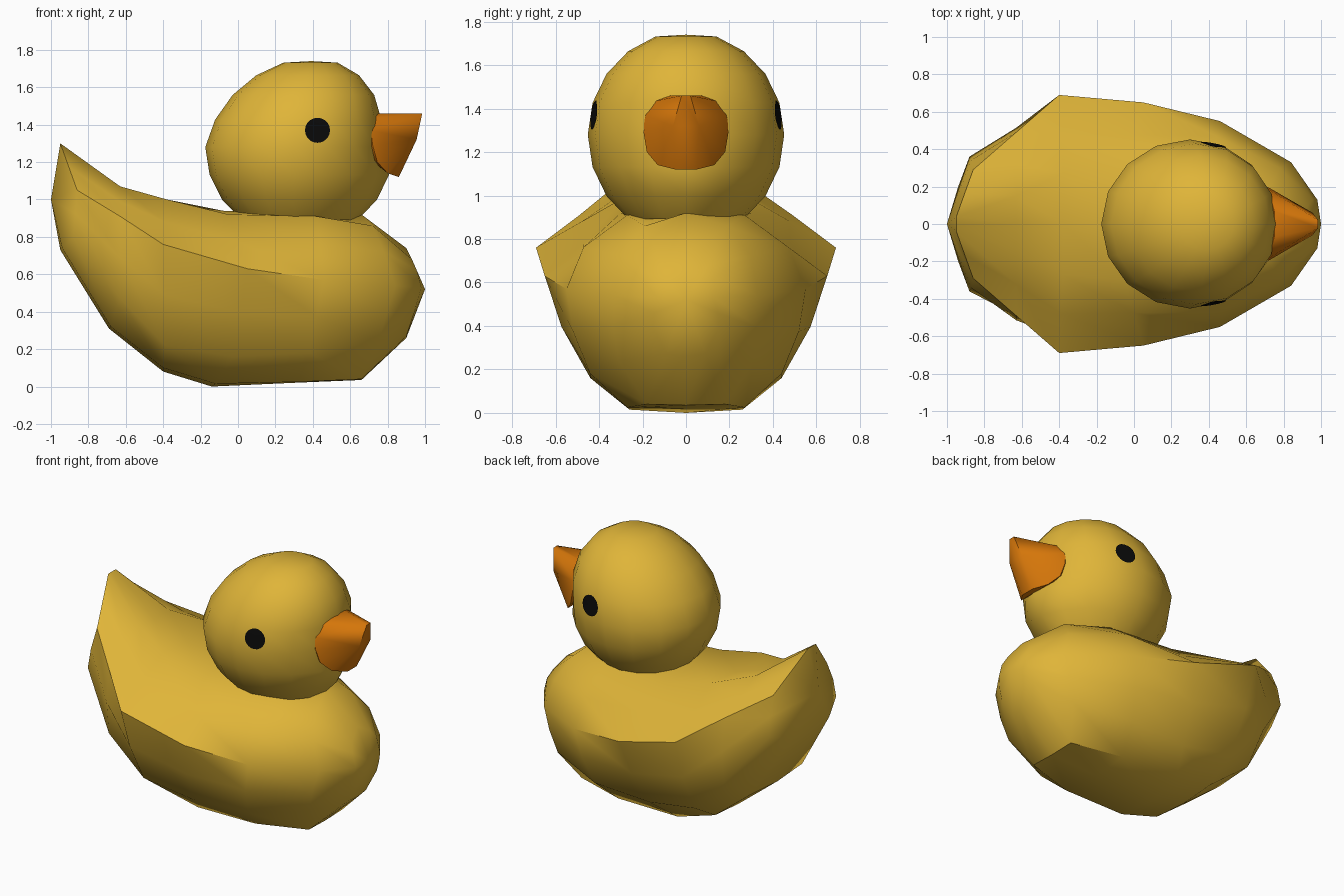
import bpy, bmesh, math
from mathutils import Vector
from mathutils.bvhtree import BVHTree

if "Cube" in bpy.data.objects:
    bpy.data.objects.remove(bpy.data.objects["Cube"])


def material(name, rgb):
    m = bpy.data.materials.new(name)
    m.diffuse_color = (*rgb, 1)
    m.use_nodes = True
    m.node_tree.nodes["Principled BSDF"].inputs["Base Color"].default_value = m.diffuse_color
    return m


YELLOW = material("duck yellow", (0.74, 0.46, 0.04))
ORANGE = material("beak orange", (0.66, 0.18, 0.003))
BLACK = material("eye black", (0.003, 0.003, 0.003))


def finish(bm, name, mat, angle):
    bmesh.ops.recalc_face_normals(bm, faces=bm.faces)
    me = bpy.data.meshes.new(name)
    bm.to_mesh(me)
    bm.free()
    me.materials.append(mat)
    ob = bpy.data.objects.new(name, me)
    bpy.context.collection.objects.link(ob)
    bpy.ops.object.select_all(action='DESELECT')
    ob.select_set(True)
    bpy.context.view_layer.objects.active = ob
    bpy.ops.object.shade_smooth_by_angle(angle=math.radians(angle))
    return ob


# body: half sections from tail to breast
# each: bottom, bottom edge, lower side, wing crease, back ridge, top
sections = [
    [(-.95, 0, .73), (-.94, .20, .74), (-.88, .36, .80), (-.86, .29, 1.05), (-.95, .04, 1.30), (-.95, 0, 1.30)],
    [(-.69, 0, .31), (-.68, .28, .32), (-.63, .49, .47), (-.63, .49, .91), (-.63, .15, 1.07), (-.63, 0, 1.06)],
    [(-.40, 0, .08), (-.40, .26, .10), (-.39, .46, .22), (-.40, .69, .76), (-.38, .27, 1.0), (-.38, 0, .97)],
    [(-.14, 0, .0), (-.12, .26, .015), (-.03, .44, .16), (.05, .65, .63), (-.05, .30, .92), (-.08, 0, .94)],
    [(.30, 0, .02), (.32, .27, .025), (.38, .44, .18), (.46, .55, .57), (.42, .27, .91), (.35, 0, .92)],
    [(.66, 0, .035), (.66, .18, .04), (.75, .31, .24), (.84, .33, .54), (.72, .19, .86), (.66, 0, .92)],
    [(.90, 0, .26), (.90, .09, .27), (.94, .15, .39), (.98, .13, .53), (.93, .10, .68), (.90, 0, .74)],
]
bm = bmesh.new()
rings = []
for n, sec in enumerate(sections):
    half = [Vector(p) for p in sec]
    side = (half[2] + half[3]) / 2           # bulging point below the crease
    side.y *= 1.05
    shoulder = (half[3] + half[4]) / 2       # shoulder rounds out towards the breast
    if n >= 4:
        shoulder.y *= 1.15
        shoulder.z *= 1.03
    half = half[:3] + [side, half[3], shoulder] + half[4:]
    mirrored = [Vector((p.x, -p.y, p.z)) for p in reversed(half[1:-1])]
    rings.append([bm.verts.new(p) for p in half + mirrored])
for a, b in zip(rings, rings[1:]):
    for i in range(len(a)):
        j = (i + 1) % len(a)
        bm.faces.new((a[i], a[j], b[j], b[i]))
for ring, tip in ((rings[0], (-1, 0, 1.0)), (rings[-1], (1, 0, .52))):
    pole = bm.verts.new(tip)
    for i in range(len(ring)):
        bm.faces.new((ring[i], ring[(i + 1) % len(ring)], pole))
finish(bm, "body", YELLOW, 40)

# head: egg-shaped sphere, crown leaning forward, chin pushed out under the beak
bm = bmesh.new()
bmesh.ops.create_uvsphere(bm, u_segments=16, v_segments=10, radius=1)
for v in bm.verts:
    up = v.co.z > 0
    z = max(.89, min(1.74, 1.28 + v.co.z * (.475 if up else .48)))
    y = v.co.y * .452
    x = .30 + v.co.x * (.46 if v.co.x > 0 else .475) + (.2 * (z - 1.28) if up else 0)
    if v.co.x > .4 and z < 1.25:
        x += .07 * max(0, 1 - abs(y) / .35)
    v.co = (x, y, z)
bm.normal_update()
head_tree = BVHTree.FromBMesh(bm)
finish(bm, "head", YELLOW, 45)

# beak: convex wedge with a rounded root and a flat top
half = [(.75, .07, 1.46), (.73, .14, 1.435), (.71, .19, 1.37), (.72, .195, 1.29), (.745, .18, 1.20),
        (.80, .13, 1.14), (.86, .05, 1.12), (.985, .02, 1.46), (.955, .06, 1.32), (.60, .1, 1.3)]
bm = bmesh.new()
for x, y, z in half:
    for s in (1, -1):
        bm.verts.new((x, y * s, z))
res = bmesh.ops.convex_hull(bm, input=bm.verts)
bmesh.ops.delete(bm, geom=[g for g in res["geom_interior"] if isinstance(g, bmesh.types.BMVert)], context='VERTS')
finish(bm, "beak", ORANGE, 45)

# eyes: thin discs laid onto the head
for s, name in ((-1, "eye_right"), (1, "eye_left")):
    bm = bmesh.new()

    def on_head(dx, dz):
        start = Vector((.425 + dx, s * 2, 1.37 + dz))
        hit = head_tree.ray_cast(start, Vector((0, -s, 0)))[0]
        return bm.verts.new(hit + Vector((0, s * .007, 0)))

    centre = on_head(0, 0)
    loops = [[on_head(r * math.cos(k * math.tau / 20), r * math.sin(k * math.tau / 20))
              for k in range(20)] for r in (.022, .044, .067)]
    for i in range(20):
        j = (i + 1) % 20
        bm.faces.new((centre, loops[0][i], loops[0][j]))
        for a, b in zip(loops, loops[1:]):
            bm.faces.new((a[i], b[i], b[j], a[j]))
    bm.normal_update()
    if sum(f.normal.y for f in bm.faces) * s < 0:
        bmesh.ops.reverse_faces(bm, faces=bm.faces)
    finish(bm, name, BLACK, 40)
